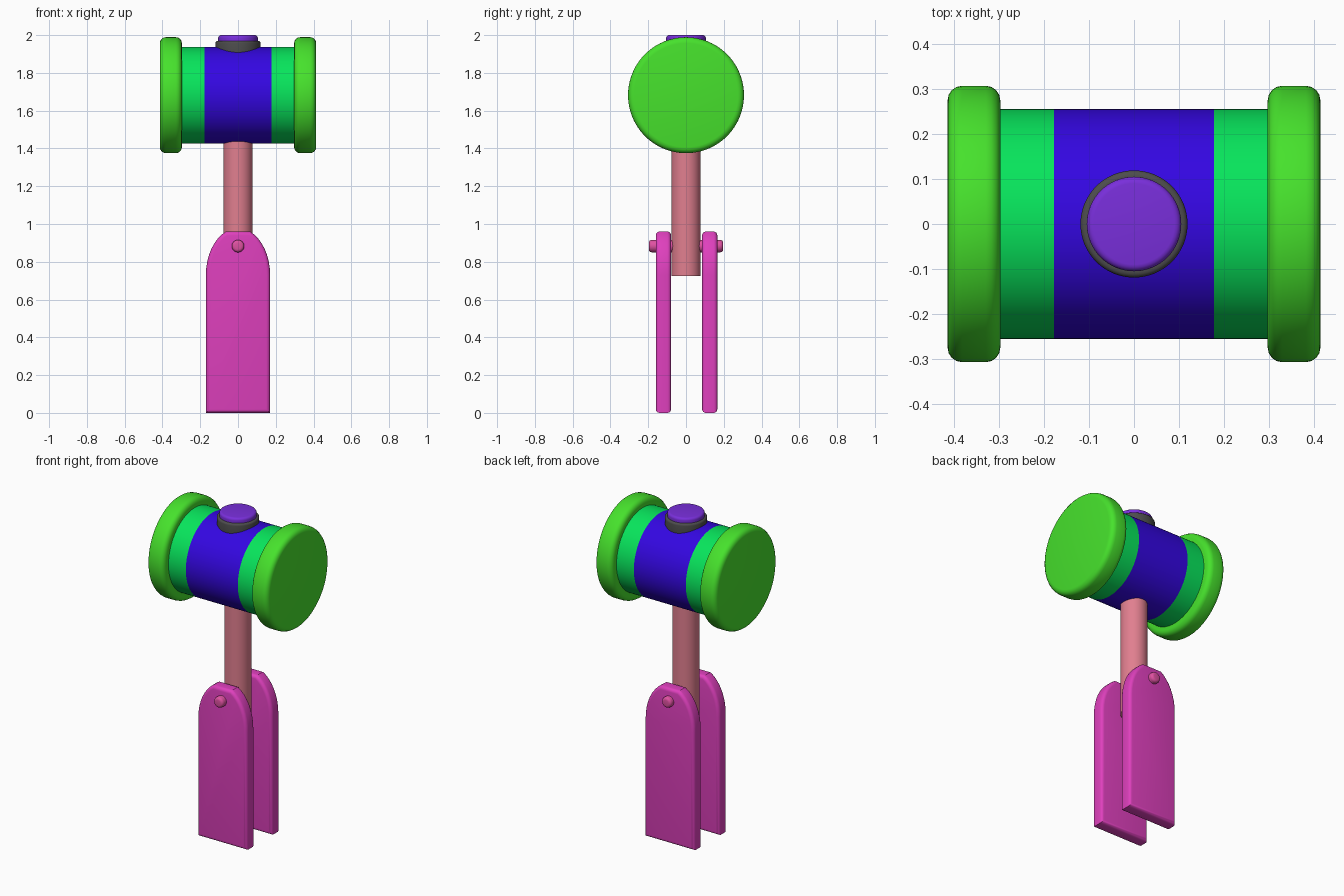
import bpy, bmesh, math
from mathutils import Matrix

if "Cube" in bpy.data.objects:
    bpy.data.objects.remove(bpy.data.objects["Cube"])


def material(name, rgb):
    m = bpy.data.materials.new(name)
    m.diffuse_color = [(c / 255) ** 2.2 for c in rgb] + [1]
    m.use_nodes = True
    m.node_tree.nodes["Principled BSDF"].inputs["Base Color"].default_value = m.diffuse_color
    return m


CAP = material("leaf_green", (72, 225, 48))
BAND = material("green", (16, 228, 92))
BLUE = material("blue", (55, 15, 225))
PURPLE = material("purple", (120, 50, 218))
DARK = material("dark_grey", (78, 78, 78))
WOOD = material("salmon", (224, 126, 142))
PINK = material("magenta", (222, 66, 188))
PIN = material("pin_pink", (222, 82, 160))


def finish(name, bm, mat, bevel=0, segments=4):
    bmesh.ops.recalc_face_normals(bm, faces=bm.faces)
    me = bpy.data.meshes.new(name)
    bm.to_mesh(me)
    bm.free()
    me.materials.append(mat)
    ob = bpy.data.objects.new(name, me)
    bpy.context.collection.objects.link(ob)
    bpy.ops.object.select_all(action='DESELECT')
    bpy.context.view_layer.objects.active = ob
    ob.select_set(True)
    if bevel:
        mod = ob.modifiers.new("Bevel", 'BEVEL')
        mod.width, mod.segments = bevel, segments
        mod.limit_method, mod.angle_limit = 'ANGLE', math.radians(40)
        bpy.ops.object.modifier_apply(modifier=mod.name)
    bpy.ops.object.shade_smooth_by_angle(angle=math.radians(35))
    return ob


def cylinder(name, axis, r, a, b, centre, mat, bevel=0, sides=64):
    """Cylinder running from a to b along an axis; centre gives the other coordinates."""
    bm = bmesh.new()
    bmesh.ops.create_cone(bm, cap_ends=True, segments=sides, radius1=r, radius2=r, depth=b - a)
    i = 'XYZ'.index(axis)
    rot = {'X': Matrix.Rotation(math.pi / 2, 4, 'Y'),
           'Y': Matrix.Rotation(math.pi / 2, 4, 'X'), 'Z': Matrix()}[axis]
    loc = list(centre)
    loc[i] = (a + b) / 2
    bm.transform(Matrix.Translation(loc) @ rot)
    return finish(name, bm, mat, bevel)


# Hammer head: central band, outer bands and rounded striking caps
HEAD = (0, 0, 1.682)
cylinder("head_centre", 'X', 0.256, -0.178, 0.178, HEAD, BLUE, sides=96)
for side, s in (("left", -1), ("right", 1)):
    a, b = sorted((s * 0.178, s * 0.30))
    cylinder("head_band_" + side, 'X', 0.256, a, b, HEAD, BAND, sides=96)
    a, b = sorted((s * 0.297, s * 0.414))
    cylinder("head_cap_" + side, 'X', 0.307, a, b, HEAD, CAP, 0.032, sides=96)

# Collar and button on top of the head
cylinder("top_collar", 'Z', 0.119, 1.88, 1.97, (0, 0, 0), DARK, 0.012)
cylinder("top_button", 'Z', 0.105, 1.93, 2.0, (0, 0, 0), PURPLE, 0.015)

# Handle shaft
cylinder("handle_shaft", 'Z', 0.077, 0.725, 1.46, (0, 0, 0), WOOD)

# Grip plates with rounded shoulders, and their pins
half = [(0.17, 0.0), (0.17, 0.73)]
for k in range(1, 9):
    t = math.radians(68) * k / 8
    half.append((0.17 * math.cos(t), 0.73 + 0.248 * math.sin(t)))
half[-1] = (0.064, 0.96)
outline = half + [(-x, z) for x, z in reversed(half)]
for side, y0, y1 in (("front", -0.160, -0.079), ("back", 0.085, 0.166)):
    bm = bmesh.new()
    face = bm.faces.new([bm.verts.new((x, y0, z)) for x, z in outline])
    ext = bmesh.ops.extrude_face_region(bm, geom=[face], use_keep_orig=True)
    moved = [v for v in ext["geom"] if isinstance(v, bmesh.types.BMVert)]
    bmesh.ops.translate(bm, verts=moved, vec=(0, y1 - y0, 0))
    # Round the rims of the two broad faces
    rims = [e for e in bm.edges if abs(e.verts[0].co.y - e.verts[1].co.y) < 1e-5]
    bmesh.ops.recalc_face_normals(bm, faces=bm.faces)
    bmesh.ops.bevel(bm, geom=rims, offset=0.02, segments=4, profile=0.5,
                    affect='EDGES', clamp_overlap=True)
    finish("grip_plate_" + side, bm, PINK)
    a, b = sorted((math.copysign(0.197, y0), math.copysign(0.06, y0)))
    cylinder("grip_pin_" + side, 'Y', 0.033, a, b, (0, 0, 0.883), PIN, 0.016, sides=32)
